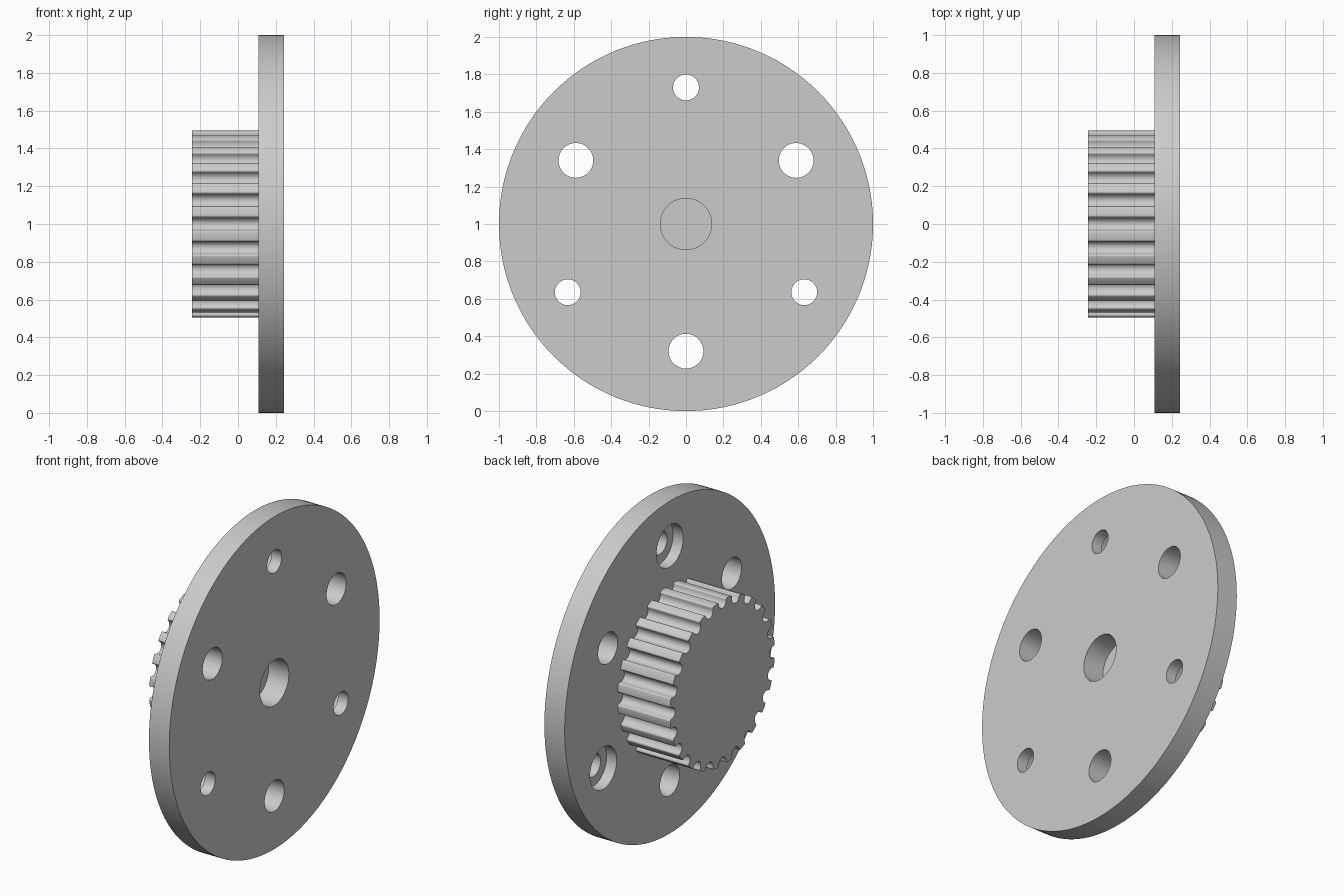
import bpy, bmesh
from math import sin, cos, pi, radians

old = bpy.data.objects.get("Cube")
if old:
    bpy.data.objects.remove(old, do_unlink=True)

AXIS_Z = 1.0
GEAR_END, PLATE_BACK, PLATE_FRONT = -0.2425, 0.1075, 0.2425
TEETH, TIP_RADIUS = 24, 0.498

grey = bpy.data.materials.new("light grey")
grey.use_nodes = True
colour = (0.6, 0.6, 0.6, 1)
grey.diffuse_color = colour
grey.node_tree.nodes["Principled BSDF"].inputs["Base Color"].default_value = colour


def circle(radius, y=0.0, z=0.0, count=48):
    return [(y + radius * cos(2 * pi * i / count), z + radius * sin(2 * pi * i / count))
            for i in range(count)]


def loft(bm, sections):
    """Skin a closed solid through (x, outline) sections along the axle."""
    rings = [[bm.verts.new((x, y, AXIS_Z + z)) for y, z in outline] for x, outline in sections]
    for a, b in zip(rings, rings[1:]):
        for i in range(len(a)):
            j = (i + 1) % len(a)
            bm.faces.new((a[i], a[j], b[j], b[i]))
    bm.faces.new(rings[0][::-1])
    bm.faces.new(rings[-1])


def make_object(name, bm):
    bmesh.ops.recalc_face_normals(bm, faces=bm.faces)
    mesh = bpy.data.meshes.new(name)
    bm.to_mesh(mesh)
    bm.free()
    mesh.materials.append(grey)
    obj = bpy.data.objects.new(name, mesh)
    bpy.context.collection.objects.link(obj)
    return obj


def activate(obj):
    bpy.ops.object.select_all(action="DESELECT")
    obj.select_set(True)
    bpy.context.view_layer.objects.active = obj


# Round plate
bm = bmesh.new()
loft(bm, [(PLATE_BACK, circle(1, count=160)), (PLATE_FRONT, circle(1, count=160))])
plate = make_object("round_plate", bm)

# Hole cutter: blind axle bore, three plain holes, three counterbored holes
bm = bmesh.new()
back, front = PLATE_BACK - 0.05, PLATE_FRONT + 0.05
step = PLATE_BACK + 0.067
bore = circle(0.137, count=64)
loft(bm, [(back, bore), (front, bore)])
for k in range(3):
    a = radians(30 + 120 * k)
    hole = circle(0.093, 0.68 * cos(a), 0.68 * sin(a))
    loft(bm, [(back, hole), (front, hole)])
    a += radians(60)
    y, z = 0.73 * cos(a), 0.73 * sin(a)
    wide, narrow = circle(0.127, y, z), circle(0.069, y, z)
    loft(bm, [(back, wide), (step, wide), (step, narrow), (front, narrow)])
cutter = make_object("hole_cutter", bm)
cutter.hide_render = True

cut = plate.modifiers.new("holes", "BOOLEAN")
cut.operation = "DIFFERENCE"
cut.solver = "EXACT"
cut.object = cutter
activate(plate)
bpy.ops.object.modifier_apply(modifier=cut.name)
bpy.data.objects.remove(cutter, do_unlink=True)

# Belt gear: rounded groove outline as (sideways, depth), repeated around the axle
GROOVE, FILLET, CENTRE = 0.036, 0.01, 0.014
half = [(-GROOVE - FILLET + FILLET * sin(t), FILLET - FILLET * cos(t))
        for t in (pi / 8 * i for i in range(5))]
half += [(-GROOVE * cos(t), CENTRE + GROOVE * sin(t)) for t in (pi / 12 * i for i in range(6))]
groove = half + [(0, CENTRE + GROOVE)] + [(-s, d) for s, d in reversed(half)]
outline = []
for k in range(TEETH):
    a = 2 * pi * k / TEETH
    for s, d in groove:
        angle, radius = a + s / TIP_RADIUS, TIP_RADIUS - d
        outline.append((radius * cos(angle), radius * sin(angle)))
bm = bmesh.new()
loft(bm, [(GEAR_END, outline), (PLATE_BACK, outline)])
gear = make_object("belt_gear", bm)

for obj in (plate, gear):
    activate(obj)
    bpy.ops.object.shade_smooth_by_angle(angle=radians(35))
